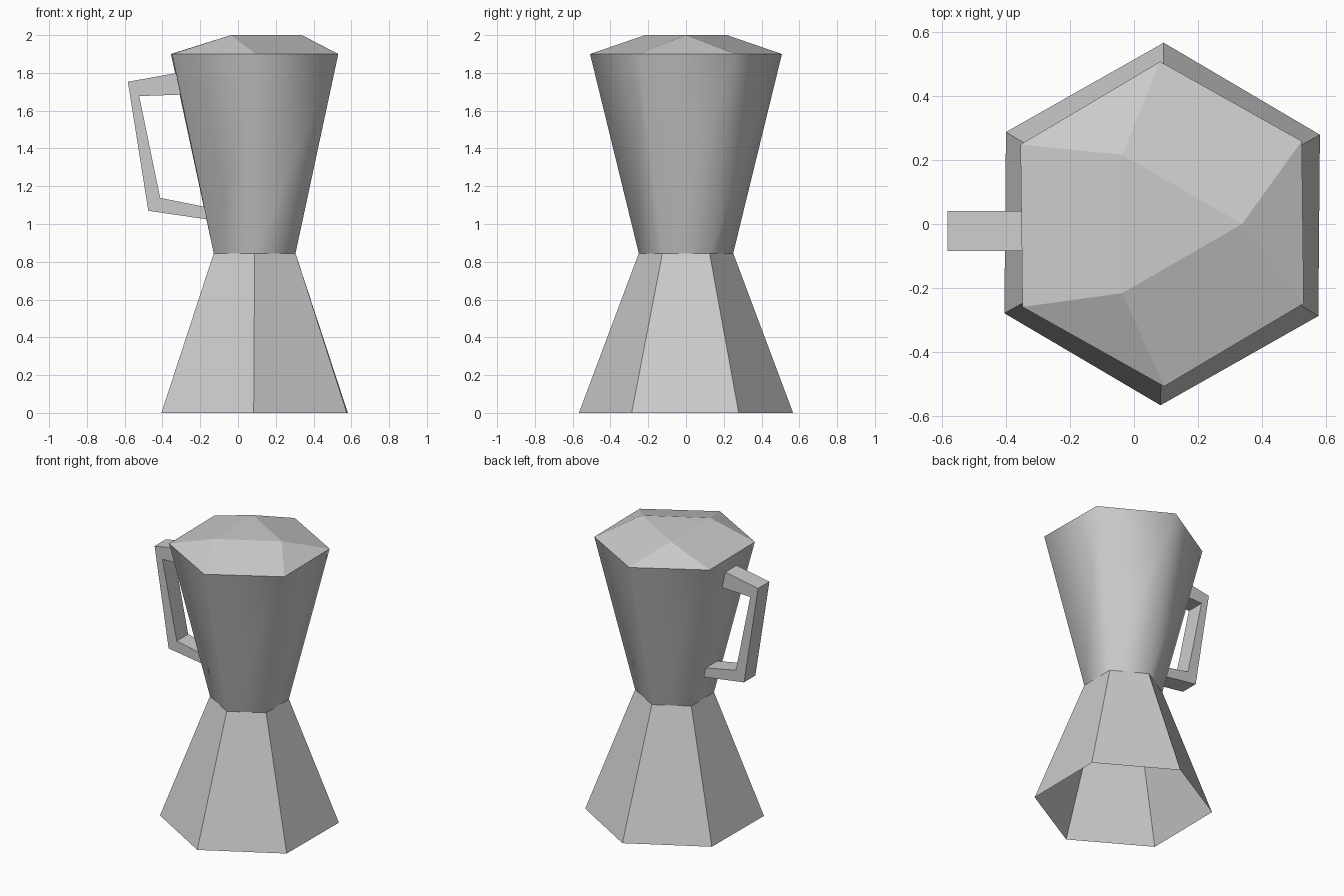
import bpy
from math import cos, sin, radians

cube = bpy.data.objects.get("Cube")
if cube:
    bpy.data.objects.remove(cube, do_unlink=True)

metal = bpy.data.materials.new("brushed grey")
metal.use_nodes = True
grey = (0.6, 0.6, 0.6, 1)
metal.diffuse_color = grey
metal.node_tree.nodes["Principled BSDF"].inputs["Base Color"].default_value = grey

CENTRE_X = 0.088
WAIST_Z, RIM_Z, TOP_Z = 0.845, 1.9, 2.0
WAIST_R, RIM_R = 0.25, 0.508


def ring(radius, z, count=6, start=30):
    """Regular polygon around the pot's axis."""
    angles = [radians(start + i * 360 / count) for i in range(count)]
    return [(CENTRE_X + radius * cos(a), radius * sin(a), z) for a in angles]


def add_part(name, verts, faces, smooth=False):
    mesh = bpy.data.meshes.new(name)
    mesh.from_pydata(verts, [], faces)
    mesh.materials.append(metal)
    mesh.polygons.foreach_set("use_smooth", [smooth] * len(faces))
    mesh.update()
    obj = bpy.data.objects.new(name, mesh)
    bpy.context.collection.objects.link(obj)
    return obj


def walls(n):
    """Side quads between two stacked rings of n points, facing outward."""
    return [(i, (i + 1) % n, n + (i + 1) % n, n + i) for i in range(n)]


# Flared base, hollow and open underneath
base = add_part("base", ring(0.567, 0, start=29.5) + ring(WAIST_R, WAIST_Z), walls(6))

# Upper jug, softly shaded around its sides
add_part("jug", ring(WAIST_R, WAIST_Z) + ring(RIM_R, RIM_Z, start=30.7), walls(6), smooth=True)

# Faceted lid: hexagonal rim rising to a flat triangle
lid_faces = [(6, 7, 8)]
for k in range(3):
    near, following = 6 + k, 6 + (k + 1) % 3
    lid_faces.append(((2 * k - 1) % 6, 2 * k, near))
    lid_faces.append((2 * k, 2 * k + 1, following, near))
add_part("lid", ring(RIM_R, RIM_Z, start=30.7) + ring(0.25, TOP_Z, 3, 0), lid_faces)

# Angular handle: outer and inner paths joined across its width
outer = [(-0.32, 1.80), (-0.583, 1.753), (-0.475, 1.07), (-0.16, 1.024)]
inner = [(-0.30, 1.685), (-0.523, 1.677), (-0.412, 1.138), (-0.17, 1.09)]
profile = outer + inner[::-1]
n = len(profile)
handle_verts = [(x, y, z) for y in (-0.085, 0.04) for x, z in profile]
handle_faces = walls(n)
for i in range(3):
    front = (i, i + 1, n - 2 - i, n - 1 - i)
    handle_faces += [front, tuple(n + v for v in reversed(front))]
# Profile runs anticlockwise seen from the front, so the walls face outward
add_part("handle", handle_verts, [tuple(reversed(f)) for f in handle_faces[:n]] + handle_faces[n:])
